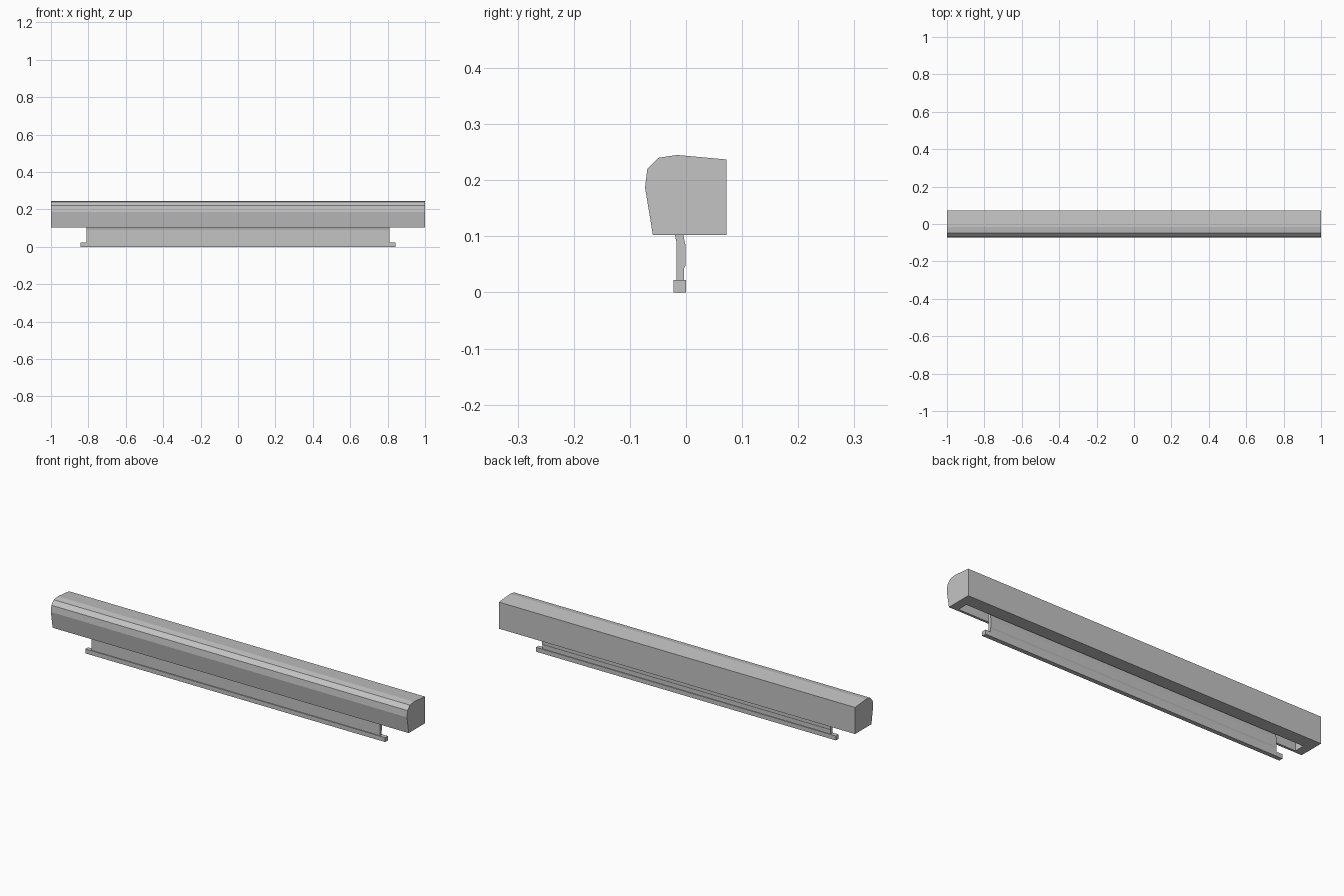
import bpy
import bmesh

if "Cube" in bpy.data.objects:
    bpy.data.objects.remove(bpy.data.objects["Cube"], do_unlink=True)

grey = bpy.data.materials.new("plain grey")
grey.use_nodes = True
colour = (0.55, 0.55, 0.55, 1)
grey.diffuse_color = colour
grey.node_tree.nodes["Principled BSDF"].inputs["Base Color"].default_value = colour


def prism(name, profile, half_length):
    """Extrude a (y, z) profile along x, centred on x = 0."""
    bm = bmesh.new()
    face = bm.faces.new([bm.verts.new((-half_length, y, z)) for y, z in profile])
    result = bmesh.ops.extrude_face_region(bm, geom=[face])
    moved = [v for v in result["geom"] if isinstance(v, bmesh.types.BMVert)]
    bmesh.ops.translate(bm, verts=moved, vec=(2 * half_length, 0, 0))
    bmesh.ops.recalc_face_normals(bm, faces=bm.faces)
    mesh = bpy.data.meshes.new(name)
    bm.to_mesh(mesh)
    bm.free()
    mesh.materials.append(grey)
    obj = bpy.data.objects.new(name, mesh)
    bpy.context.collection.objects.link(obj)
    return obj


def rectangle(y0, y1, z0, z1):
    return [(y0, z0), (y1, z0), (y1, z1), (y0, z1)]


# Long housing with a rounded front and gently sloping top
housing = prism("housing", [
    (-0.059, 0.102), (0.072, 0.102), (0.072, 0.237), (-0.016, 0.245),
    (-0.049, 0.240), (-0.069, 0.220), (-0.073, 0.187)], 1.0)

# Slot cut into the underside
cutter = prism("slot_cutter", rectangle(-0.047, 0.006, 0.05, 0.20), 0.955)
cutter.hide_render = True
cut = housing.modifiers.new("slot", 'BOOLEAN')
cut.operation = 'DIFFERENCE'
cut.solver = 'EXACT'
cut.object = cutter
bpy.context.view_layer.objects.active = housing
bpy.ops.object.modifier_apply(modifier=cut.name)
bpy.data.objects.remove(cutter, do_unlink=True)

# Hanging sheet, slightly bent where it enters the slot
prism("hanging_sheet", [
    (-0.017, 0.020), (-0.004, 0.020), (-0.004, 0.042), (-0.001, 0.048),
    (-0.001, 0.085), (-0.005, 0.103), (-0.012, 0.150),
    (-0.027, 0.150), (-0.020, 0.103), (-0.017, 0.090)], 0.81)

# Weighted bar along the bottom edge
prism("bottom_bar", rectangle(-0.022, 0.0, 0.0, 0.022), 0.842)
